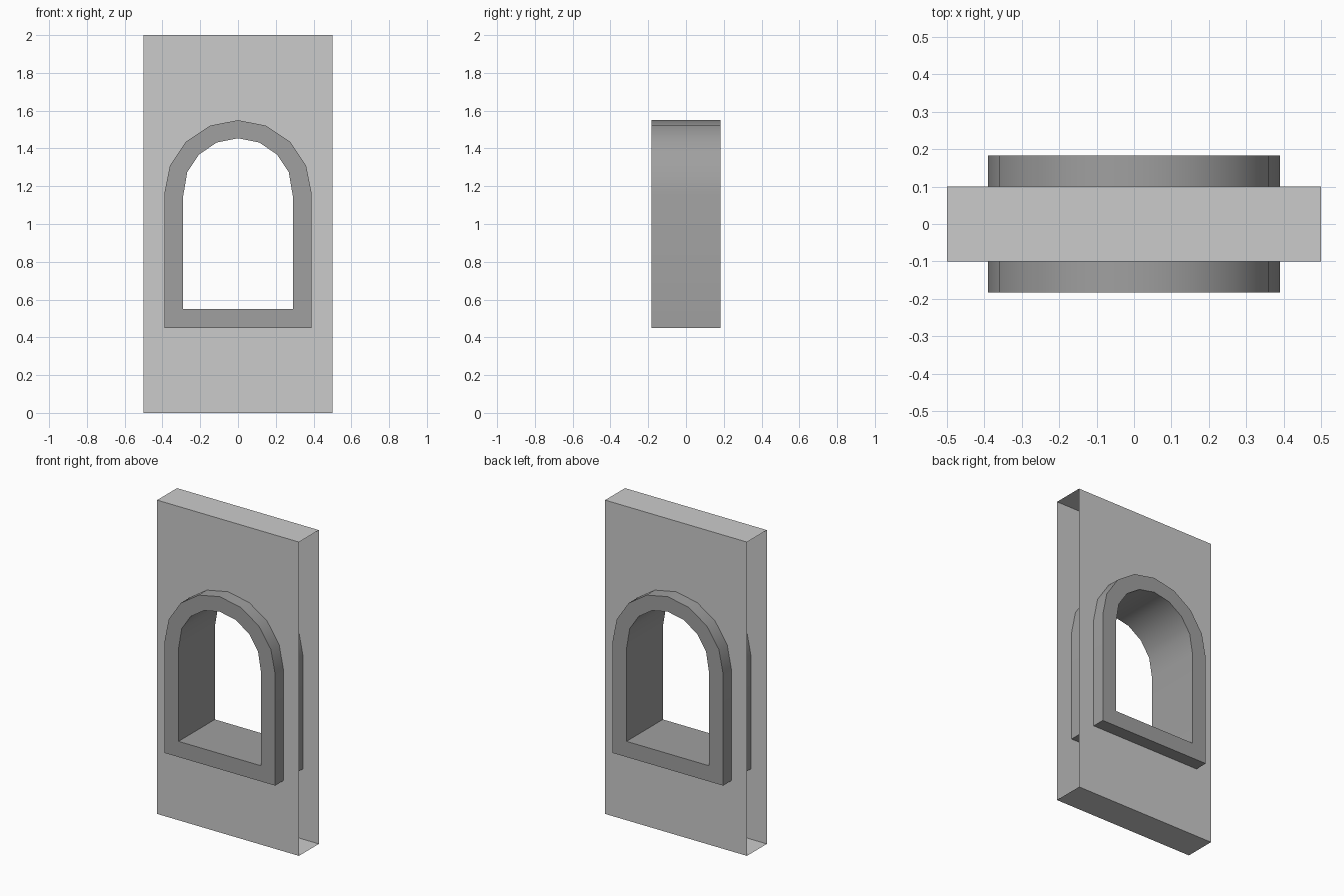
import bpy, bmesh
from math import sin, cos, radians
from mathutils import Vector

if "Cube" in bpy.data.objects:
    bpy.data.objects.remove(bpy.data.objects["Cube"])

WALL_Y, FRAME_Y = 0.10, 0.183


def arch(r, bottom, spring, centre):
    """Arched window outline (x, z): flat sill, straight jambs, 8-sided round head."""
    head = [(r * cos(radians(22.5 * i)), centre + r * sin(radians(22.5 * i))) for i in range(1, 8)]
    return [(-r, bottom), (r, bottom), (r, spring)] + head + [(-r, spring)]


def loop(bm, pts, y):
    return [bm.verts.new((x, y, z)) for x, z in pts]


def finish(bm, name, grey):
    me = bpy.data.meshes.new(name)
    bm.to_mesh(me)
    bm.free()
    mat = bpy.data.materials.new(name + "_grey")
    mat.diffuse_color = (grey, grey, grey, 1)
    mat.use_nodes = True
    mat.node_tree.nodes["Principled BSDF"].inputs["Base Color"].default_value = mat.diffuse_color
    me.materials.append(mat)
    ob = bpy.data.objects.new(name, me)
    bpy.context.collection.objects.link(ob)
    return ob


def bridge(bm, a, b):
    n = len(a)
    for i in range(n):
        j = (i + 1) % n
        bm.faces.new((a[i], a[j], b[j], b[i]))


outer = arch(0.39, 0.45, 1.16, 1.16)
inner = arch(0.291, 0.55, 1.143, 1.163)

# Wall: hollow panel, open at both sides, with an arched opening front and back
bm = bmesh.new()
rects = []
for y in (-WALL_Y, WALL_Y):
    rect = loop(bm, [(-0.5, 0), (0.5, 0), (0.5, 2), (-0.5, 2)], y)
    hole = loop(bm, outer, y)
    edges = [bm.edges.new((l[i - 1], l[i])) for l in (rect, hole) for i in range(len(l))]
    bmesh.ops.triangle_fill(bm, use_beauty=True, use_dissolve=False, edges=edges)
    rects.append(rect)
f, b = rects
bm.faces.new((f[0], f[1], b[1], b[0]))
bm.faces.new((f[3], f[2], b[2], b[3]))
bm.normal_update()
for face in bm.faces:
    if face.normal.dot(face.calc_center_median() - Vector((0, 0, 1))) < 0:
        face.normal_flip()
finish(bm, "wall_panel", 0.555)

# Window frame: closed arched ring running through the wall
bm = bmesh.new()
out_f, out_b = loop(bm, outer, -FRAME_Y), loop(bm, outer, FRAME_Y)
in_f, in_b = loop(bm, inner, -FRAME_Y), loop(bm, inner, FRAME_Y)
for a, c in ((out_f, out_b), (out_b, in_b), (in_b, in_f), (in_f, out_f)):
    bridge(bm, a, c)
bmesh.ops.recalc_face_normals(bm, faces=bm.faces)
frame = finish(bm, "window_frame", 0.35)
bpy.context.view_layer.objects.active = frame
frame.select_set(True)
bpy.ops.object.shade_smooth_by_angle(angle=radians(30))
